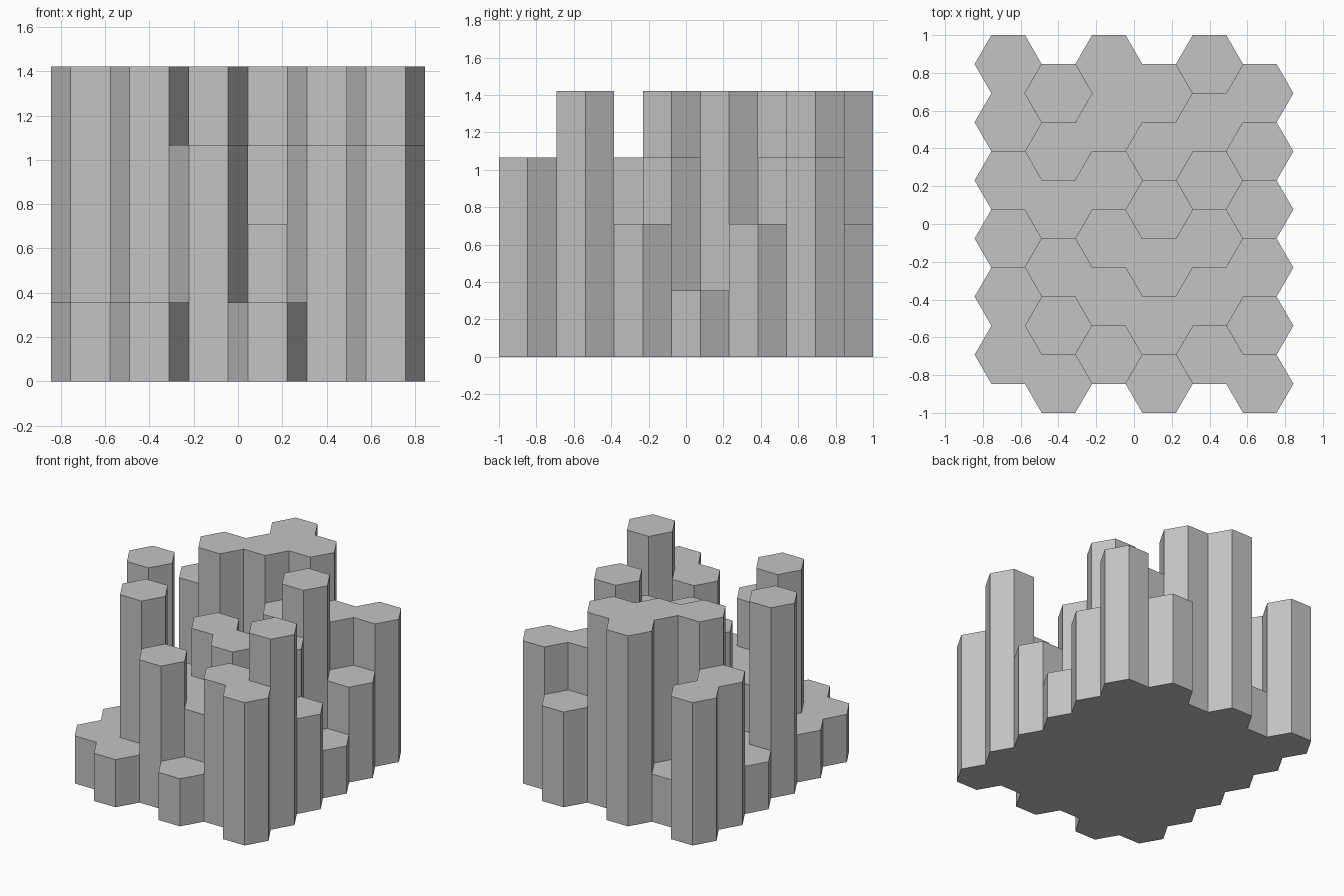
import bpy
import bmesh
from math import sin, cos, radians, sqrt

cube = bpy.data.objects.get("Cube")
if cube:
    bpy.data.objects.remove(cube, do_unlink=True)

# Column heights in steps: one string per line of columns, back to front
LINES = ["331411", "141241", "441323", "432321", "234323", "321243"]
RADIUS = 2 / (6.5 * sqrt(3))
STEP = 2 * RADIUS
HALF = RADIUS * sqrt(3) / 2

# Cells keyed by line and half-row, odd lines shifted forward by half a cell
levels = {(c, 2 * r + c % 2): int(n)
          for c, line in enumerate(LINES) for r, n in enumerate(line)}
# Neighbour across each hexagon side, counter-clockwise
SIDES = [(1, -1), (0, -2), (-1, -1), (-1, 1), (0, 2), (1, 1)]

stone = bpy.data.materials.new("stone_grey")
stone.use_nodes = True
grey = (0.55, 0.55, 0.55, 1)
stone.diffuse_color = grey
stone.node_tree.nodes["Principled BSDF"].inputs["Base Color"].default_value = grey


def add_face(bm, points):
    bm.faces.new([bm.verts.new(p) for p in points])


def hexagon(c, j):
    x = (c - 2.5) * 1.5 * RADIUS
    y = 1 - HALF * (1 + j)
    return [(x + RADIUS * cos(radians(60 * k)), y + RADIUS * sin(radians(60 * k)))
            for k in range(6)]


# One watertight skin: caps, plus only the exposed part of each wall
bm = bmesh.new()
for (c, j), level in levels.items():
    ring = hexagon(c, j)
    top = level * STEP
    add_face(bm, [(x, y, top) for x, y in ring])
    add_face(bm, [(x, y, 0) for x, y in reversed(ring)])
    for k, (dc, dj) in enumerate(SIDES):
        low = levels.get((c + dc, j + dj), 0) * STEP
        if low < top:
            a, b = ring[k], ring[(k + 1) % 6]
            add_face(bm, [(*a, low), (*b, low), (*b, top), (*a, top)])
bmesh.ops.remove_doubles(bm, verts=bm.verts, dist=0.0005)

mesh = bpy.data.meshes.new("hexagonal_columns")
bm.to_mesh(mesh)
bm.free()
mesh.materials.append(stone)
columns = bpy.data.objects.new("hexagonal_columns", mesh)
bpy.context.collection.objects.link(columns)
